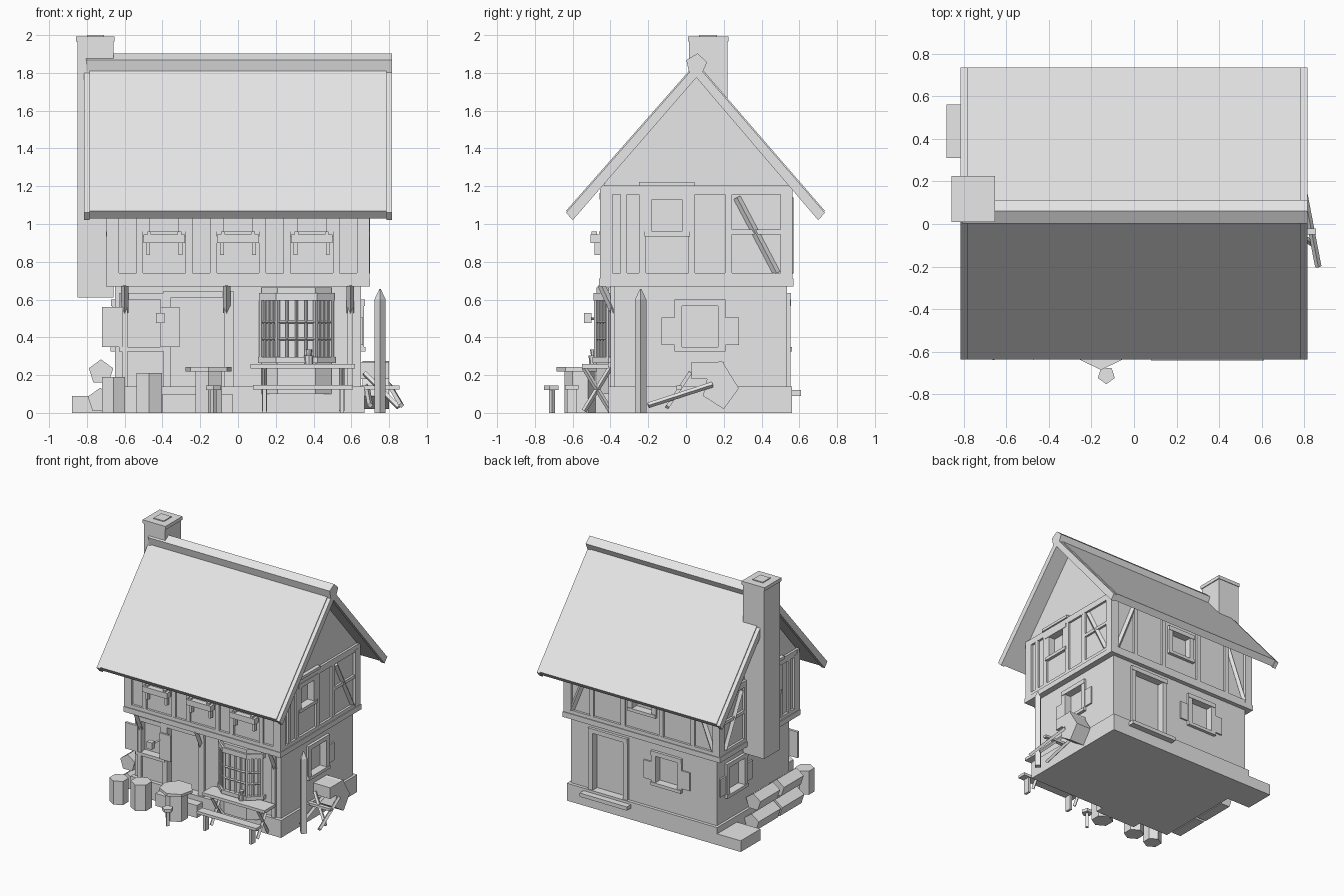
import bpy, bmesh, math
from mathutils import Vector

cube = bpy.data.objects.get("Cube")
if cube:
    bpy.data.objects.remove(cube, do_unlink=True)

GREY = (0.8, 0.8, 0.8, 1)
mat = bpy.data.materials.new("light_grey")
mat.use_nodes = True
mat.diffuse_color = GREY
bsdf = mat.node_tree.nodes["Principled BSDF"]
bsdf.inputs["Base Color"].default_value = GREY
bsdf.inputs["Roughness"].default_value = 0.9


def finish(name, bm):
    bmesh.ops.recalc_face_normals(bm, faces=bm.faces)
    me = bpy.data.meshes.new(name)
    bm.to_mesh(me)
    bm.free()
    me.materials.append(mat)
    ob = bpy.data.objects.new(name, me)
    bpy.context.collection.objects.link(ob)
    return ob


def extrude(name, pts, offset):
    """Closed polygon pushed along an offset vector."""
    bm = bmesh.new()
    face = bm.faces.new([bm.verts.new(p) for p in pts])
    res = bmesh.ops.extrude_face_region(bm, geom=[face], use_keep_orig=True)
    moved = [v for v in res["geom"] if isinstance(v, bmesh.types.BMVert)]
    bmesh.ops.translate(bm, verts=moved, vec=Vector(offset))
    return finish(name, bm)


def box(name, x0, x1, y0, y1, z0, z1):
    return extrude(name, [(x0, y0, z0), (x1, y0, z0), (x1, y1, z0), (x0, y1, z0)], (0, 0, z1 - z0))


def slab(name, profile, x0, x1):
    return extrude(name, [(x0, y, z) for y, z in profile], (x1 - x0, 0, 0))


def rod(name, a, b, r, sides=4, r2=None):
    """Straight bar or tapered prism between two points."""
    a, b = Vector(a), Vector(b)
    bm = bmesh.new()
    bmesh.ops.create_cone(bm, cap_ends=True, segments=sides, radius1=r,
                          radius2=r if r2 is None else r2, depth=(b - a).length)
    ob = finish(name, bm)
    ob.matrix_world = (b - a).to_track_quat('Z', 'Y').to_matrix().to_4x4()
    ob.location = (a + b) / 2
    return ob


# Faces: u runs along the wall, d is the outward distance from its plane
LOW = dict(front=-0.38, back=0.535, right=0.65, left=-0.65)
UP = dict(front=-0.435, back=0.545, right=0.675, left=-0.675)


def wall_box(name, planes, side, u0, u1, z0, z1, d0, d1):
    s = 1 if side in ("back", "right") else -1
    lo, hi = sorted((planes[side] + s * d0, planes[side] + s * d1))
    if side in ("front", "back"):
        return box(name, u0, u1, lo, hi, z0, z1)
    return box(name, lo, hi, u0, u1, z0, z1)


def cut(target, cutter):
    mod = target.modifiers.new("opening", 'BOOLEAN')
    mod.operation, mod.solver, mod.object = 'DIFFERENCE', 'EXACT', cutter
    bpy.context.view_layer.objects.active = target
    bpy.ops.object.modifier_apply(modifier=mod.name)
    bpy.data.objects.remove(cutter, do_unlink=True)


def opening(wall, planes, side, u, z0, z1, w, part, shutters=False):
    """Recessed opening with jambs, lintel and sill."""
    h, t = w / 2, 0.04
    cut(wall, wall_box("cutter", planes, side, u - h, u + h, z0, z1, -0.04, 0.05))
    name = side + "_" + part
    for s in (-1, 1):
        a, b = sorted((u + s * h, u + s * (h + t)))
        wall_box(name + "_jamb", planes, side, a, b, z0, z1, -0.01, 0.018)
        if shutters:
            a, b = sorted((u + s * (h + t), u + s * (h + t + 0.07)))
            wall_box(name + "_shutter", planes, side, a, b, z0 + 0.01, z1 - 0.06, 0, 0.012)
    wall_box(name + "_lintel", planes, side, u - h - t, u + h + t, z1, z1 + 0.035, -0.01, 0.022)
    wall_box(name + "_sill", planes, side, u - h - t, u + h + t, z0 - 0.025, z0, -0.01, 0.025)


# Ground floor
box("plinth", -0.67, 0.67, -0.41, 0.56, 0, 0.14)
lower = box("lower_wall", -0.65, 0.65, -0.38, 0.535, 0.13, 0.68)
opening(lower, LOW, "right", 0.075, 0.35, 0.565, 0.19, "window", True)
opening(lower, LOW, "left", 0.3, 0.35, 0.565, 0.19, "window", True)
opening(lower, LOW, "back", -0.21, 0.35, 0.565, 0.19, "window", True)
opening(lower, LOW, "front", -0.5, 0.35, 0.6, 0.18, "window")
opening(lower, LOW, "front", -0.21, 0.14, 0.61, 0.29, "door")
opening(lower, LOW, "back", 0.31, 0.14, 0.6, 0.27, "door")
wall_box("front_shutter", LOW, "front", -0.72, -0.61, 0.35, 0.56, 0.01, 0.03)
wall_box("front_shutter", LOW, "front", -0.41, -0.31, 0.35, 0.56, 0.02, 0.035)
box("back_step", 0.1, 0.52, 0.55, 0.61, 0.09, 0.12)
box("front_step", -0.4, -0.03, -0.48, -0.4, 0, 0.1)
box("corner_block", -0.88, -0.65, 0.31, 0.56, 0, 0.09)
rod("lantern_arm", (-0.41, -0.38, 0.5), (-0.41, -0.51, 0.5), 0.008)
box("lantern", -0.435, -0.39, -0.54, -0.5, 0.475, 0.53)

# Upper floor and gable
upper = slab("upper_wall", [(-0.435, 0.67), (0.545, 0.67), (0.545, 1.21), (0.055, 1.78), (-0.435, 1.21)],
             -0.675, 0.675)
for side in ("right", "left"):
    opening(upper, UP, side, -0.1, 0.96, 1.13, 0.16, "upper_window")
opening(upper, UP, "back", 0, 0.9, 1.08, 0.17, "upper_window")
for u in (-0.39, 0, 0.39):
    opening(upper, UP, "front", u, 0.96, 1.13, 0.15, "upper_window")
    box("flower_box", u - 0.11, u + 0.11, -0.505, -0.455, 0.9, 0.945)
    for s in (-1, 1):
        box("flower_box_bracket", u + s * 0.085 - 0.01, u + s * 0.085 + 0.01, -0.485, -0.455, 0.835, 0.9)
        box("flower_box_clip", u + s * 0.08 - 0.01, u + s * 0.08 + 0.01, -0.5, -0.47, 0.945, 0.96)

# Timber framing
for side in ("front", "back", "right", "left"):
    wide = side in ("front", "back")
    a, b = (-0.695, 0.695) if wide else (-0.455, 0.565)
    wall_box(side + "_bottom_beam", UP, side, a - 0.005, b + 0.005, 0.67, 0.712, -0.01, 0.025)
    wall_box(side + "_rail", UP, side, a, b, 0.71, 0.74, -0.01, 0.018)
    wall_box(side + "_top_beam", UP, side, a, b, 1.155, 1.205, -0.01, 0.018)
    for e, f in ((a, a + 0.065), (b - 0.065, b)):
        wall_box(side + "_corner_post", UP, side, e, f, 0.71, 1.17, -0.01, 0.02)
    if side == "front":
        studs = (-0.52, -0.26, -0.13, 0.13, 0.26, 0.52)
    elif side == "back":
        studs = (-0.45, -0.17, 0.17, 0.45)
    else:
        studs = (-0.33, -0.23, 0.03, 0.225)
    for u in studs:
        wall_box(side + "_stud", UP, side, u - 0.018, u + 0.018, 0.74, 1.16, -0.01, 0.017)
for x in (-0.68, 0.68):
    rod("gable_brace", (x, 0.27, 1.14), (x, 0.48, 0.74), 0.02)
    box("gable_rail", x - 0.012, x + 0.012, 0.24, 0.5, 0.945, 0.97)
    box("gable_shelf", x - 0.025, x + 0.025, -0.25, 0.045, 1.2, 1.222)
for s in (-1, 1):
    rod("back_brace", (s * 0.47, 0.55, 1.14), (s * 0.63, 0.55, 0.74), 0.02)
for x in (-0.6, -0.06, 0.595):
    rod("jetty_bracket", (x, -0.38, 0.53), (x, -0.45, 0.68), 0.02)
    box("bracket_post", x - 0.015, x + 0.015, -0.4, -0.37, 0.14, 0.67)

# Roof
RY = 0.055
for side, s, reach in (("front", -1, 0.69), ("back", 1, 0.68)):
    ye = RY + s * reach
    slope = [(ye, 1.07), (RY, 1.855), (RY, 1.785), (ye - s * 0.035, 1.03)]
    slab(side + "_roof", slope, -0.785, 0.785)
    barge = [(ye, 1.06), (RY, 1.845), (RY, 1.775), (ye - s * 0.035, 1.02)]
    for x in (-0.815, 0.785):
        slab(side + "_barge_board", barge, x, x + 0.03)
ridge = [(RY + 0.058 * math.sin(k * math.tau / 5 + 0.1), 1.845 + 0.058 * math.cos(k * math.tau / 5 + 0.1))
         for k in range(5)]
slab("ridge_beam", ridge, -0.805, 0.815)
box("chimney", -0.85, -0.66, 0.015, 0.22, 0.61, 1.975)
box("chimney_cap", -0.857, -0.653, 0.01, 0.225, 1.965, 1.993)
box("chimney_top", -0.8, -0.71, 0.07, 0.165, 1.99, 2)

# Bay window
def bay(name, grow, z0, z1):
    w, n, y = 0.185 + grow, 0.1 + grow / 2, -0.475 - grow
    extrude(name, [(0.31 - w, -0.37, z0), (0.31 - w, -0.41, z0), (0.31 - n, y, z0),
                   (0.31 + n, y, z0), (0.31 + w, -0.41, z0), (0.31 + w, -0.37, z0)], (0, 0, z1 - z0))


bay("bay_base", 0, 0.1, 0.27)
bay("bay_sill", 0.02, 0.265, 0.295)
bay("bay_glazing", -0.01, 0.29, 0.6)
bay("bay_lintel", 0.015, 0.595, 0.635)
bay("bay_roof", 0, 0.635, 0.665)
corners = [(0.125, -0.41), (0.21, -0.475), (0.41, -0.475), (0.495, -0.41)]
for (xa, ya), (xb, yb) in zip(corners, corners[1:]):
    for z in (0.39, 0.48):
        rod("bay_glazing_bar", (xa, ya, z), (xb, yb, z), 0.008)
    for t in (0, 0.25, 0.5, 0.75, 1):
        x, y = xa + (xb - xa) * t, ya + (yb - ya) * t
        rod("bay_mullion", (x, y, 0.29), (x, y, 0.6), 0.008 if 0 < t < 1 else 0.013)

# Table, bench and jug
box("table_top", 0.065, 0.62, -0.55, -0.41, 0.235, 0.258)
box("bench_seat", 0.08, 0.61, -0.64, -0.57, 0.125, 0.147)
for x in (0.14, 0.55):
    rod("table_leg", (x, -0.54, 0.01), (x, -0.4, 0.24), 0.014)
    rod("table_leg", (x, -0.4, 0.01), (x, -0.54, 0.24), 0.014)
    box("bench_leg", x - 0.01, x + 0.01, -0.63, -0.58, 0, 0.13)
rod("jug_body", (0.375, -0.49, 0.258), (0.375, -0.49, 0.305), 0.022, 8, 0.026)
rod("jug_neck", (0.375, -0.49, 0.305), (0.375, -0.49, 0.335), 0.013, 8, 0.018)

# Barrels, barrel table and stool
for x, y, h, r in ((-0.66, -0.57, 0.19, 0.07), (-0.47, -0.56, 0.21, 0.078), (-0.155, -0.56, 0.22, 0.082)):
    rod("barrel", (x, y, 0), (x, y, h), r, 6)
rod("barrel_table_top", (-0.155, -0.56, 0.22), (-0.155, -0.56, 0.242), 0.125, 7)
rod("stool_seat", (-0.13, -0.71, 0.12), (-0.13, -0.71, 0.145), 0.042, 5)
rod("stool_leg", (-0.13, -0.71, 0), (-0.13, -0.71, 0.12), 0.016)

# Log pile
for y in (0.21, -0.09):
    rod("lower_log", (-0.73, y, 0.065), (-0.73, y - 0.28, 0.065), 0.068, 5)
    rod("upper_log", (-0.725, y - 0.03, 0.215), (-0.725, y - 0.28, 0.215), 0.068, 5)

# Post and wheelbarrow
rod("post", (0.752, -0.24, 0), (0.752, -0.24, 0.6), 0.03)
rod("post_tip", (0.752, -0.24, 0.6), (0.752, -0.24, 0.655), 0.03, 4, 0.004)
box("barrow_box", 0.65, 0.8, 0.03, 0.2, 0.18, 0.27)
slab("barrow_end", [(0.09, 0.09), (0.13, 0.26), (0.19, 0.275), (0.28, 0.13), (0.2, 0.02)], 0.66, 0.8)
rod("barrow_handle", (0.865, -0.2, 0.04), (0.8, 0.14, 0.15), 0.015)
rod("barrow_handle", (0.7, -0.2, 0.04), (0.68, 0.14, 0.15), 0.015)
box("barrow_axle", 0.64, 0.855, -0.05, -0.02, 0.125, 0.145)
rod("barrow_prop", (0.67, 0.02, 0.21), (0.85, -0.1, 0.03), 0.014)
